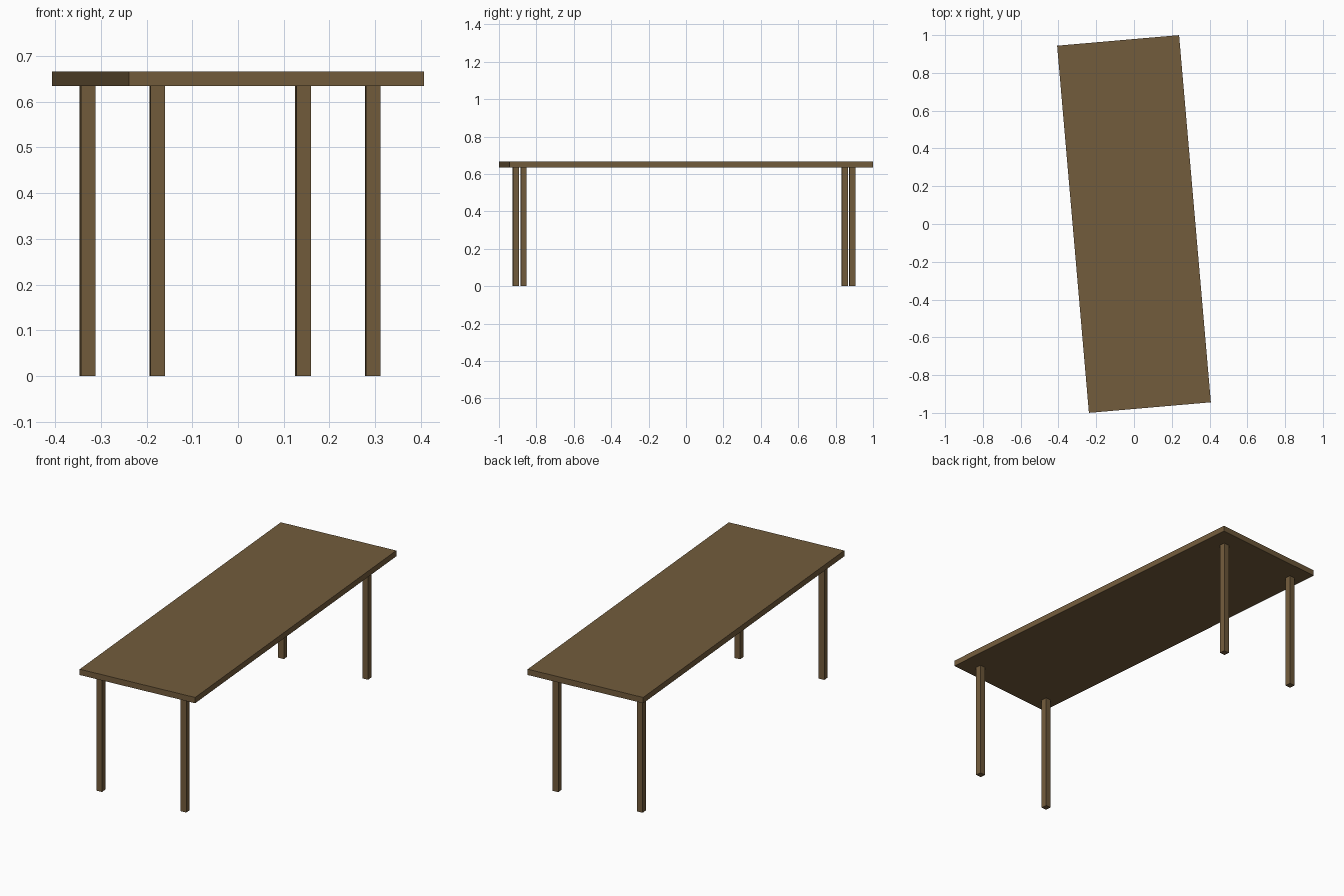
import bpy, math
from mathutils import Matrix

if "Cube" in bpy.data.objects:
    bpy.data.objects.remove(bpy.data.objects["Cube"])

ANGLE = math.radians(4.95)   # whole table is turned slightly
ROT = Matrix.Rotation(ANGLE, 4, 'Z')

wood = bpy.data.materials.new("brown wood")
wood.diffuse_color = (0.17, 0.107, 0.045, 1.0)
wood.use_nodes = True
wood.node_tree.nodes["Principled BSDF"].inputs["Base Color"].default_value = wood.diffuse_color


def box(name, centre, size):
    """Box given in table coordinates, turned with the table."""
    bpy.ops.mesh.primitive_cube_add(size=1)
    ob = bpy.context.object
    ob.name = name
    ob.data.transform(Matrix.Diagonal((*size, 1)))
    ob.matrix_world = ROT @ Matrix.Translation(centre)
    ob.data.materials.append(wood)
    return ob


# Table top
box("table_top", (0, 0, 0.65), (0.648, 1.951, 0.031))

# Four square legs, set slightly off the centre of the top
LEG, H = 0.032, 0.635
for fb, sy in (("front", -1), ("back", 1)):
    for lr, sx in (("left", -1), ("right", 1)):
        box(f"{fb}_{lr}_leg",
            (-0.018 + sx * 0.2365, -0.009 + sy * 0.882, H / 2),
            (LEG, LEG, H))
